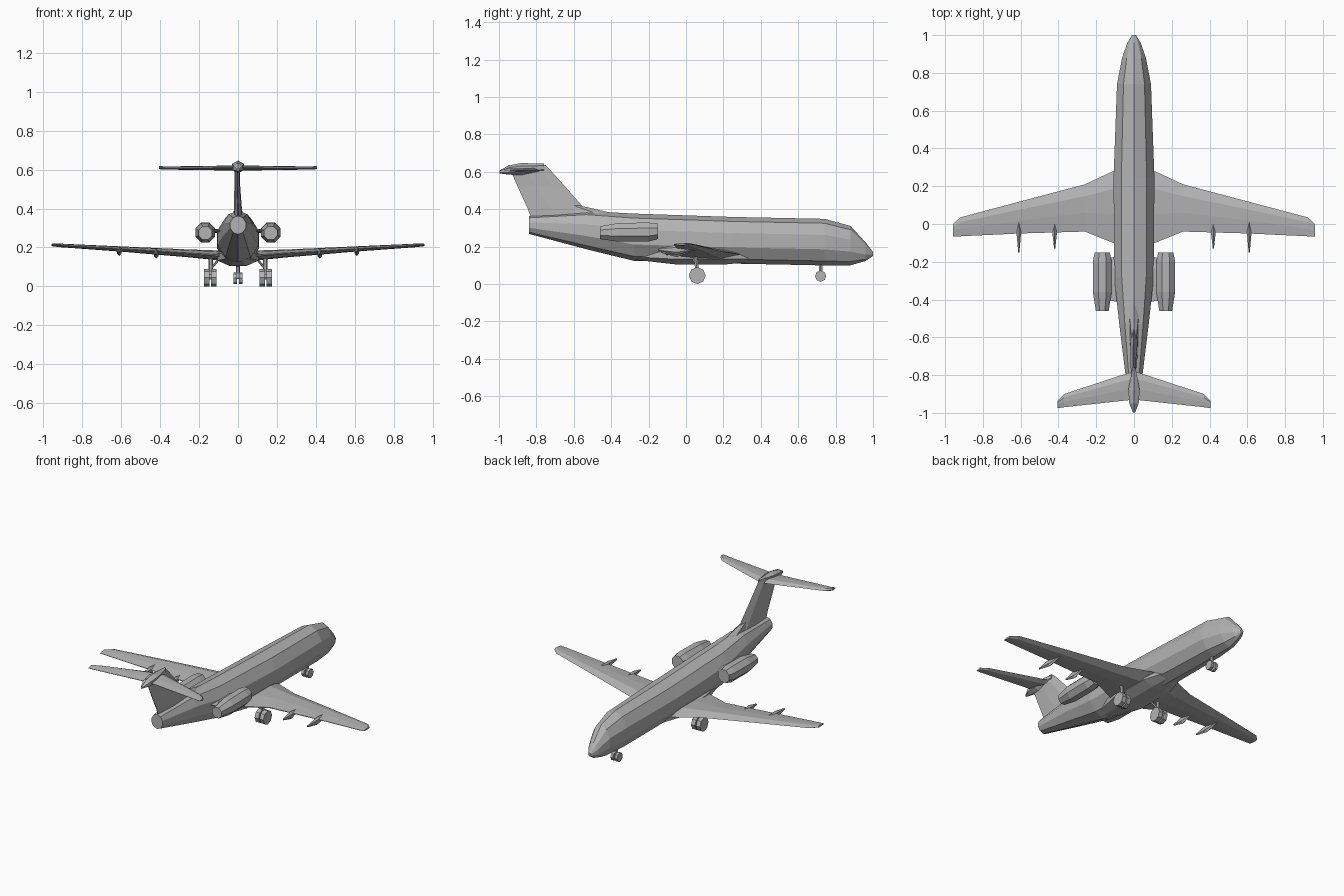
import bpy, bmesh
from math import sin, cos, pi
from mathutils import Vector

cube = bpy.data.objects.get("Cube")
if cube:
    bpy.data.objects.remove(cube)

GREY = (0.45, 0.45, 0.45, 1)
paint = bpy.data.materials.new("aircraft grey")
paint.use_nodes = True
paint.diffuse_color = GREY
paint.node_tree.nodes["Principled BSDF"].inputs["Base Color"].default_value = GREY


def loft(name, rings, mirror=False):
    """Skin closed rings of equal point count and cap both ends."""
    bm = bmesh.new()
    loops = [[bm.verts.new(p) for p in ring] for ring in rings]
    n = len(loops[0])
    for a, b in zip(loops, loops[1:]):
        for i in range(n):
            j = (i + 1) % n
            bm.faces.new((a[i], a[j], b[j], b[i]))
    bm.faces.new(loops[0])
    bm.faces.new(loops[-1])
    bmesh.ops.recalc_face_normals(bm, faces=bm.faces)
    mesh = bpy.data.meshes.new(name)
    bm.to_mesh(mesh)
    bm.free()
    mesh.materials.append(paint)
    ob = bpy.data.objects.new(name, mesh)
    bpy.context.collection.objects.link(ob)
    if mirror:
        ob.modifiers.new("Mirror", 'MIRROR')
    return ob


def body(name, stations, x=0.0, sides=8, mirror=False):
    """Tube along y; stations are (y, half width, bottom, top)."""
    rings = []
    for y, w, low, high in stations:
        angles = [2 * pi * (i + 0.5) / sides for i in range(sides)]
        k = 1 / cos(pi / sides)
        rings.append([(x + w * k * cos(a), y,
                       (low + high) / 2 + (high - low) / 2 * k * sin(a))
                      for a in angles])
    return loft(name, rings, mirror)


def foil(name, stations, upright=False, mirror=False):
    """Wing-like panel; stations are (span, lead y, trail y, offset, thickness)."""
    rings = []
    for span, lead, trail, off, t in stations:
        section = ((0, 0), (0.25, 0.5), (0.6, 0.4), (1, 0.06),
                   (1, -0.06), (0.6, -0.4), (0.25, -0.5))
        ring = []
        for chord, h in section:
            y, d = lead + (trail - lead) * chord, off + h * t
            ring.append((d, y, span) if upright else (span, y, d))
        rings.append(ring)
    return loft(name, rings, mirror)


def rod(name, start, end, radius, sides=6, mirror=False):
    """Straight bar between two points."""
    a, b = Vector(start), Vector(end)
    turn = (b - a).to_track_quat('Z', 'Y')
    ring = [turn @ Vector((radius * cos(2 * pi * i / sides),
                           radius * sin(2 * pi * i / sides), 0))
            for i in range(sides)]
    return loft(name, [[a + p for p in ring], [b + p for p in ring]], mirror)


# Fuselage and belly fairing
body("fuselage", [
    (1.0, 0.01, 0.15, 0.17), (0.96, 0.035, 0.125, 0.22),
    (0.88, 0.063, 0.105, 0.305), (0.74, 0.09, 0.105, 0.342),
    (0.25, 0.108, 0.115, 0.352), (-0.28, 0.105, 0.13, 0.37),
    (-0.53, 0.078, 0.19, 0.385), (-0.84, 0.04, 0.27, 0.36)], sides=10)
body("belly_fairing", [
    (0.36, 0.06, 0.12, 0.17), (0.22, 0.105, 0.105, 0.2),
    (-0.06, 0.105, 0.105, 0.2), (-0.28, 0.05, 0.13, 0.18)])

# Swept wings with flap fairings below
foil("wings", [
    (0.04, 0.31, -0.13, 0.155, 0.05), (0.11, 0.28, -0.10, 0.16, 0.05),
    (0.26, 0.21, -0.04, 0.17, 0.04), (0.6, 0.12, -0.05, 0.192, 0.027),
    (0.92, 0.035, -0.065, 0.211, 0.018), (0.957, 0.0, -0.065, 0.213, 0.012)],
    mirror=True)
for name, x, front, back, z in (("inner_flap_fairings", 0.42, 0.02, -0.13, 0.172),
                                ("outer_flap_fairings", 0.61, 0.05, -0.15, 0.185)):
    body(name, [(front, 0.003, z - 0.004, z + 0.012),
                (-0.05, 0.012, z - 0.025, z + 0.02),
                (back, 0.003, z - 0.006, z + 0.004)], x, 6, True)

# Rear engines on short pylons
body("engines", [
    (-0.15, 0.04, 0.24, 0.322), (-0.20, 0.05, 0.227, 0.328),
    (-0.36, 0.05, 0.226, 0.326), (-0.46, 0.034, 0.24, 0.308)],
    0.168, 8, True)
foil("engine_pylons", [(0.05, -0.17, -0.42, 0.285, 0.022),
                       (0.15, -0.18, -0.40, 0.285, 0.018)], mirror=True)

# Tall swept fin with its root fillet
foil("fin", [(0.33, -0.46, -0.82, 0, 0.05), (0.40, -0.54, -0.845, 0, 0.04),
             (0.52, -0.645, -0.90, -0.004, 0.03),
             (0.635, -0.75, -0.95, -0.004, 0.024)], upright=True)
foil("fin_fillet", [(0.34, -0.28, -0.80, 0, 0.07),
                    (0.385, -0.42, -0.75, 0, 0.045),
                    (0.42, -0.57, -0.70, 0, 0.025)], upright=True)

# High tailplane and the bullet at its centre
foil("tailplane", [(0, -0.78, -0.93, 0.608, 0.026),
                   (0.05, -0.795, -0.935, 0.608, 0.025),
                   (0.37, -0.90, -0.97, 0.608, 0.016),
                   (0.405, -0.935, -0.975, 0.61, 0.016)], mirror=True)
body("tail_bullet", [(-0.76, 0.008, 0.605, 0.64), (-0.88, 0.03, 0.585, 0.642),
                     (-0.95, 0.025, 0.588, 0.63), (-0.998, 0.006, 0.592, 0.605)],
     sides=6)

# Landing gear
rod("main_struts", (0.14, 0.06, 0.06), (0.14, 0.05, 0.16), 0.011, mirror=True)
rod("main_braces", (0.14, 0.06, 0.09), (0.09, 0.03, 0.15), 0.006, mirror=True)
for name, x in (("inner_main_wheels", 0.11), ("outer_main_wheels", 0.146)):
    rod(name, (x, 0.06, 0.045), (x + 0.028, 0.06, 0.045), 0.045, 8, True)
rod("main_axles", (0.11, 0.06, 0.045), (0.17, 0.06, 0.045), 0.012, mirror=True)
rod("nose_strut", (0, 0.72, 0.045), (0, 0.72, 0.13), 0.01)
rod("nose_axle", (-0.02, 0.72, 0.045), (0.02, 0.72, 0.045), 0.008)
rod("nose_wheels", (0.006, 0.72, 0.042), (0.024, 0.72, 0.042), 0.03, 8, True)
